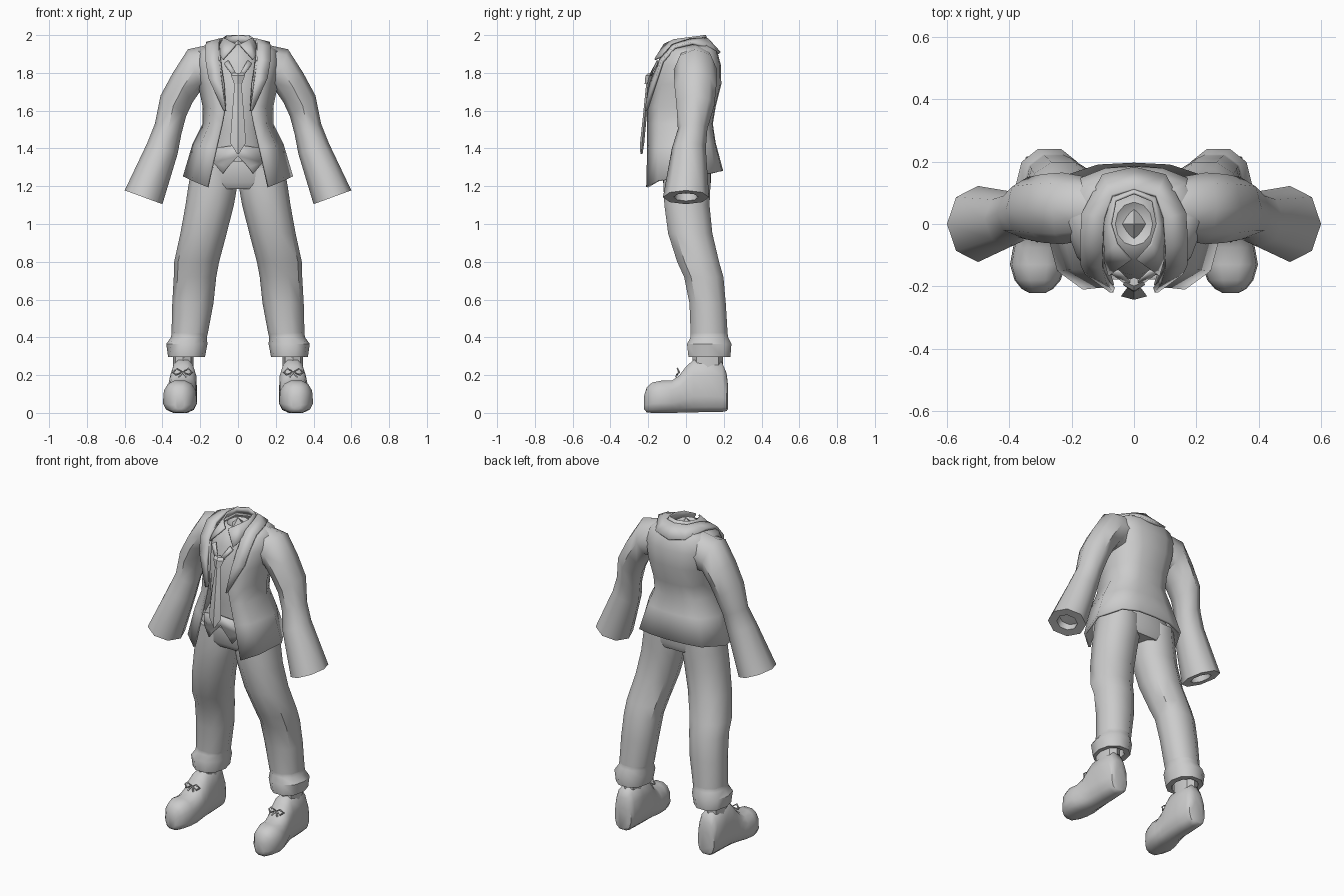
import bpy, bmesh, math
from math import cos, sin, pi, copysign


def mesh_object(name, rows, closed=True, caps=(False, False), mirror=True, thick=0, angle=40):
    """Skin rows of points; optional end caps, mirror and thickness."""
    bm = bmesh.new()
    vs = [[bm.verts.new(p) for p in r] for r in rows]
    n = len(rows[0])
    for a, b in zip(vs, vs[1:]):
        for i in range(n if closed else n - 1):
            j = (i + 1) % n
            bm.faces.new((a[i], a[j], b[j], b[i]))
    for use, r in zip(caps, (vs[0], vs[-1])):
        if use:
            bm.faces.new(r)
    bmesh.ops.recalc_face_normals(bm, faces=bm.faces)
    me = bpy.data.meshes.new(name)
    bm.to_mesh(me)
    bm.free()
    me.shade_smooth()
    me.set_sharp_from_angle(angle=math.radians(angle))
    ob = bpy.data.objects.new(name, me)
    bpy.context.collection.objects.link(ob)
    if mirror:
        m = ob.modifiers.new("mirror", 'MIRROR')
        m.use_clip = True
    if thick:
        s = ob.modifiers.new("thickness", 'SOLIDIFY')
        s.thickness, s.offset = thick, 0
    return ob


def unit(n, p=2.0, off=0.0):
    """Unit superellipse points."""
    out = []
    for i in range(n):
        a = 2 * pi * (i + off) / n
        c, s = cos(a), sin(a)
        out.append((copysign(abs(c) ** (2 / p), c), copysign(abs(s) ** (2 / p), s)))
    return out


def box_ring(z, x0, x1, y0, y1, n=10, p=2.2):
    """Horizontal ring filling the given x and y limits."""
    return [((x0 + x1) / 2 + (x1 - x0) / 2 * u, (y0 + y1) / 2 + (y1 - y0) / 2 * v, z)
            for u, v in unit(n, p)]


# Jacket body: half sections from front edge to back centre, mirrored
def jacket_row(z, drop, xe, yf, xs, yb):
    w = xs - xe
    pts = [(xe, yf, 1), (xe + w * .65, .03 + (yf - .03) * .75, .6), (xs, .02, .35),
           (xs * .75, yb * .8, .1), (xs * .4, yb * .97, 0), (0, yb, 0)]
    return [(x, y, z - drop * t) for x, y, t in pts]


jacket = [(1.28, .085, .16, -.205, .285, .19), (1.43, .03, .115, -.2, .235, .15),
          (1.53, 0, .085, -.2, .18, .135), (1.62, 0, .068, -.2, .18, .15),
          (1.74, 0, .075, -.175, .205, .18), (1.84, 0, .09, -.145, .225, .178),
          (1.915, .01, .095, -.105, .21, .158), (1.955, .03, .095, -.07, .14, .12)]
mesh_object("jacket_body", [jacket_row(*r) for r in jacket], closed=False, thick=.014, angle=50)

# Sleeves: rings spanned between an outer and an inner silhouette point
sleeve = [(.15, 1.95, .14, 1.70, .05, .10), (.265, 1.925, .195, 1.71, .05, .115),
          (.345, 1.80, .24, 1.645, .05, .11), (.41, 1.68, .275, 1.57, .05, .10),
          (.44, 1.53, .30, 1.475, .035, .078), (.48, 1.43, .32, 1.37, .015, .09),
          (.60, 1.178, .40, 1.105, 0, .122), (.555, 1.163, .445, 1.122, 0, .065),
          (.54, 1.2, .43, 1.16, 0, .06), (.505, 1.19, .475, 1.175, 0, .02)]
rows = [[((xo + xi) / 2 + (xo - xi) / 2 * u, cy + ry * v, (zo + zi) / 2 + (zo - zi) / 2 * u)
         for u, v in unit(8)] for xo, zo, xi, zi, cy, ry in sleeve]
mesh_object("sleeve", rows, caps=(True, True), angle=50)

# Jacket collar and lapels: inner and outer edge of a band
lapel = [((0, .11, 1.98), (0, .178, 1.905)), ((.07, .09, 1.98), (.1, .155, 1.92)),
         ((.095, .02, 1.975), (.165, .035, 1.957)), ((.1, -.07, 1.945), (.172, -.06, 1.935)),
         ((.1, -.135, 1.87), (.17, -.125, 1.86)), ((.085, -.185, 1.75), (.155, -.155, 1.77)),
         ((.064, -.212, 1.60), (.075, -.212, 1.60))]
mesh_object("lapel", lapel, closed=False, thick=.016, angle=50)

# Shirt
shirt = [(1.33, .17, -.15, .12), (1.5, .14, -.165, .11), (1.62, .145, -.18, .12),
         (1.75, .16, -.165, .14), (1.85, .14, -.145, .12), (1.93, .09, -.11, .09),
         (1.95, .06, -.07, .07), (1.93, .03, -.04, .04)]
mesh_object("shirt", [box_ring(z, -x, x, a, b, 12, 2) for z, x, a, b in shirt],
            caps=(True, True), mirror=False)

# Pointed shirt tails under the tie
mesh_object("shirt_tail", [[(0, -.17, 1.42), (.13, -.15, 1.40)], [(0, -.172, 1.36), (.13, -.15, 1.325)],
                           [(.055, -.175, 1.30), (.08, -.172, 1.265)]], closed=False, thick=.008)

# Shirt collar with wings
collar = [((0, .1, 2.0), (0, .12, 1.94)), ((.06, .075, 1.995), (.08, .09, 1.94)),
          ((.075, 0, 1.985), (.1, 0, 1.93)), ((.055, -.065, 1.975), (.098, -.1, 1.9)),
          ((.01, -.115, 1.95), (.08, -.165, 1.87))]
mesh_object("shirt_collar", collar, closed=False, thick=.01, angle=30)

# Neck stub: four-sided pyramid
mesh_object("neck_stub", [[(r * u, r * 1.25 * v, z) for u, v in unit(4)]
                          for r, z in ((.042, 1.93), (.002, 1.975))],
            caps=(True, True), mirror=False, angle=20)


# Tie: diamond sections; band strips lead to the collar
def tie_ring(z, w, y, t):
    return [(w * u, y + t * v, z) for u, v in unit(4)]


mesh_object("tie_knot", [tie_ring(*r) for r in ((1.80, .03, -.185, .014), (1.785, .036, -.195, .02),
            (1.74, .02, -.205, .014))], caps=(True, True), mirror=False, angle=20)
mesh_object("tie_blade", [tie_ring(*r) for r in ((1.75, .018, -.2, .01), (1.6, .03, -.215, .01),
            (1.43, .042, -.232, .011), (1.37, .004, -.236, .006))],
            caps=(True, True), mirror=False, angle=20)
mesh_object("tie_band", [[(.05, -.15, 1.865), (.075, -.155, 1.85)],
                         [(.012, -.185, 1.80), (.03, -.188, 1.785)]], closed=False, thick=.008)

# Trousers: hips plus mirrored legs ending in turned-up cuffs
hips = [(1.45, .15, -.12, .10), (1.32, .225, -.13, .135), (1.22, .255, -.125, .135),
        (1.185, .2, -.1, .12)]
mesh_object("trouser_hips", [box_ring(z, -x, x, a, b, 14, 2.4) for z, x, a, b in hips],
            caps=(True, True), mirror=False)
leg = [(1.30, .01, .245, -.125, .135), (1.2, .004, .263, -.125, .135), (1.1, .022, .278, -.12, .13),
       (.95, .06, .305, -.1, .145), (.80, .1, .338, -.052, .18), (.72, .115, .34, -.015, .203),
       (.58, .13, .348, .014, .215), (.42, .16, .352, .02, .225)]
mesh_object("trouser_leg", [box_ring(*r) for r in leg], caps=(True, False))
cuff = [(.42, .16, .352, .02, .225), (.40, .165, .355, .02, .228), (.365, .162, .38, 0, .246),
        (.295, .175, .37, .008, .24), (.295, .21, .345, .035, .21), (.35, .21, .345, .035, .21)]
mesh_object("trouser_cuff", [box_ring(*r) for r in cuff], caps=(False, True))

# Socks
mesh_object("sock", [box_ring(z, .235, .345, .035, .195, 8) for z in (.22, .34)], caps=(True, True))

# Shoes: upright sections from heel to toe (y, centre x, half width, bottom, top)
shoe = [(.222, .29, .035, .02, .15), (.215, .29, .058, .01, .21), (.19, .29, .068, .005, .268),
        (.11, .29, .074, .004, .285), (.04, .29, .076, .003, .28), (.0, .293, .078, .002, .245),
        (-.035, .297, .081, .001, .198), (-.075, .302, .088, 0, .17), (-.13, .308, .092, 0, .17),
        (-.18, .309, .076, 0, .16), (-.208, .31, .052, .003, .135), (-.222, .31, .025, .02, .09)]
rows = []
for y, cx, w, z0, z1 in shoe:
    sec = []
    for u, v in unit(12, 2.8, .5):
        taper = 1 - .16 * max(v, 0)  # narrower on top
        sec.append((cx + w * u * taper, y, max(z0, (z0 + z1) / 2 + (z1 - z0) / 2 * v * 1.03)))
    rows.append(sec)
mesh_object("shoe", rows, caps=(True, True), angle=50)


# Shoelace bows: thin bevelled curves
def lace(name, pts, cyclic):
    cu = bpy.data.curves.new(name, 'CURVE')
    cu.dimensions = '3D'
    cu.bevel_depth, cu.bevel_resolution = .005, 0
    sp = cu.splines.new('POLY')
    sp.points.add(len(pts) - 1)
    for p, co in zip(sp.points, pts):
        p.co = (*co, 1)
    sp.use_cyclic_u = cyclic
    bpy.context.collection.objects.link(bpy.data.objects.new(name, cu))


for side in (-1, 1):
    for d in (-1, 1):
        cx = side * .293
        lace("lace_loop", [(cx, -.038, .215), (cx + d * .03, -.045, .235),
                           (cx + d * .052, -.035, .215), (cx + d * .035, -.05, .203)], True)
        lace("lace_end", [(cx, -.038, .215), (cx + d * .02, -.055, .19)], False)
